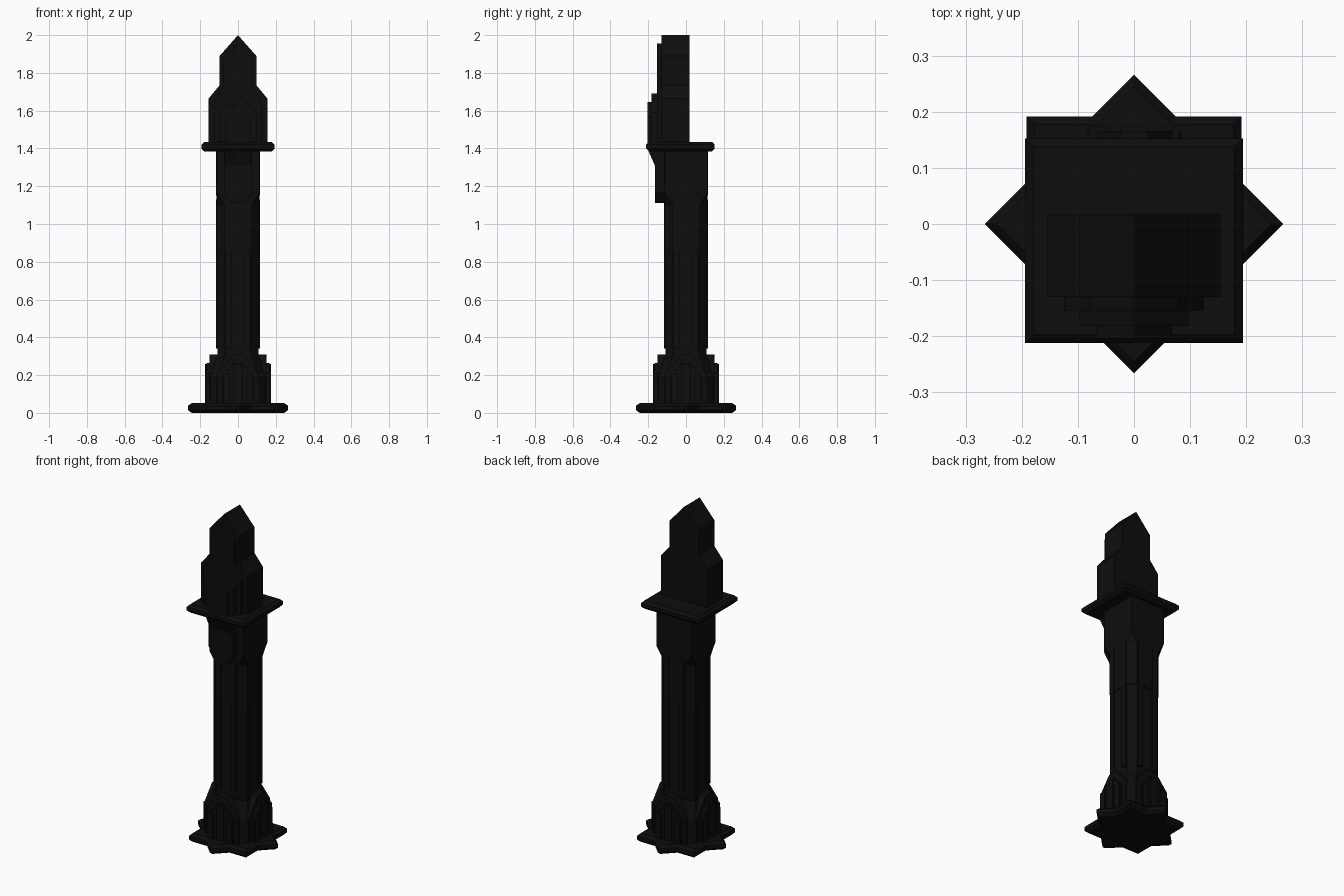
import bpy
import bmesh
from math import pi
from mathutils import Matrix

cube = bpy.data.objects.get("Cube")
if cube:
    bpy.data.objects.remove(cube)


def make_material(name, colour):
    m = bpy.data.materials.new(name)
    m.use_nodes = True
    m.diffuse_color = colour
    m.node_tree.nodes["Principled BSDF"].inputs["Base Color"].default_value = colour
    return m


stone = make_material("black stone", (0.004, 0.004, 0.004, 1))


def loft(name, rings, turn=0):
    """Skin a stack of matching rings of 3D points, capped at both ends."""
    bm = bmesh.new()
    loops = [[bm.verts.new(p) for p in ring] for ring in rings]
    n = len(loops[0])
    for a, b in zip(loops, loops[1:]):
        for i in range(n):
            j = (i + 1) % n
            bm.faces.new((a[i], a[j], b[j], b[i]))
    bm.faces.new(loops[0][::-1])
    bm.faces.new(loops[-1])
    bmesh.ops.rotate(bm, verts=bm.verts, matrix=Matrix.Rotation(turn, 3, 'Z'))
    bmesh.ops.recalc_face_normals(bm, faces=bm.faces)
    mesh = bpy.data.meshes.new(name)
    bm.to_mesh(mesh)
    bm.free()
    mesh.materials.append(stone)
    ob = bpy.data.objects.new(name, mesh)
    bpy.context.collection.objects.link(ob)
    return ob


def rect(hx, y0, y1, z):
    return [(-hx, y0, z), (hx, y0, z), (hx, y1, z), (-hx, y1, z)]


def cut_square(h, c, z):
    """Square of half width h whose flats have half width c."""
    return [(-c, -h, z), (c, -h, z), (h, -c, z), (h, c, z),
            (c, h, z), (-c, h, z), (-h, c, z), (-h, -c, z)]


def slab(name, hx, y0, y1, z0, z1, turn=0, edge=0.015):
    """Flat plate with chamfered rims."""
    e = edge
    return loft(name, [rect(hx - e, y0 + e, y1 - e, z0), rect(hx, y0, y1, z0 + e),
                       rect(hx, y0, y1, z1 - e), rect(hx - e, y0 + e, y1 - e, z1)], turn)


def gable(name, half_profile, y0, y1, turn=0):
    """Symmetric outline (x, z), bottom to top, extruded along y."""
    left = [(-x, z) for x, z in reversed(half_profile) if x > 0]
    outline = half_profile + left
    return loft(name, [[(x, y, z) for x, z in outline] for y in (y0, y1)], turn)


# Star-shaped foot from two crossed slabs
slab("foot_slab", 0.192, -0.192, 0.192, 0, 0.052)
slab("foot_slab_turned", 0.188, -0.188, 0.188, 0, 0.052, pi / 4)

# Plinth core and shaft
loft("plinth_core", [cut_square(0.145, 0.11, 0.04), cut_square(0.145, 0.11, 0.19),
                     cut_square(0.115, 0.075, 0.29)])
loft("shaft_lower", [cut_square(0.108, 0.07, 0.25), cut_square(0.108, 0.07, 0.86)])
loft("shaft_upper", [cut_square(0.113, 0.072, 0.85), cut_square(0.113, 0.072, 1.15)])

# Nested gables, pilasters and panel strips on all four sides
for k, side in enumerate(("front", "left", "back", "right")):
    a = k * pi / 2
    gable(side + "_plinth_outer_gable",
          [(0.108, 0.04), (0.108, 0.21), (0.03, 0.308), (0, 0.308)], -0.152, 0, a)
    gable(side + "_plinth_inner_gable",
          [(0.085, 0.04), (0.085, 0.18), (0.025, 0.265), (0, 0.265)], -0.166, 0, a)
    for s in (-1, 1):
        x = 0.062 * s
        strip = [rect(0.018, -0.174, -0.1, z) for z in (0.04, 0.205)]
        loft(side + "_plinth_rib", [[(px + x, y, z) for px, y, z in r] for r in strip], a)
    gable(side + "_plinth_cap", [(0.024, 0.04), (0.024, 0.26), (0, 0.26)], -0.174, 0, a)
    for s in (-1, 1):
        strip = [rect(0.016, -0.117, -0.09, z) for z in (0.34, 1.13)]
        loft(side + "_shaft_rib", [[(px + 0.05 * s, y, z) for px, y, z in r] for r in strip], a)

# Square collar below the gallery
loft("collar", [cut_square(0.113, 0.072, 1.1), cut_square(0.116, 0.115, 1.17),
                cut_square(0.116, 0.115, 1.4)])

# Front bracket with flared top
gable("front_bracket", [(0.035, 1.11), (0.075, 1.17), (0.075, 1.4), (0, 1.4)], -0.165, -0.1)
loft("bracket_flare", [rect(0.07, -0.165, -0.1, 1.31), rect(0.075, -0.2, -0.1, 1.39)])

# Gallery plate
slab("gallery_plate", 0.194, -0.212, 0.152, 1.385, 1.435)

# Crown: stepped gables, each one narrower and further forward
gable("crown_body", [(0.155, 1.42), (0.155, 1.665), (0.097, 1.735),
                     (0.097, 1.89), (0, 2.0)], -0.13, 0.018)
gable("crown_step_one", [(0.125, 1.42), (0.125, 1.65), (0.08, 1.72),
                         (0.08, 1.87), (0, 1.955)], -0.154, -0.1)
gable("crown_step_two", [(0.097, 1.42), (0.097, 1.59), (0, 1.69)], -0.182, -0.1)
gable("crown_step_three", [(0.068, 1.42), (0.068, 1.57), (0, 1.645)], -0.204, -0.1)
